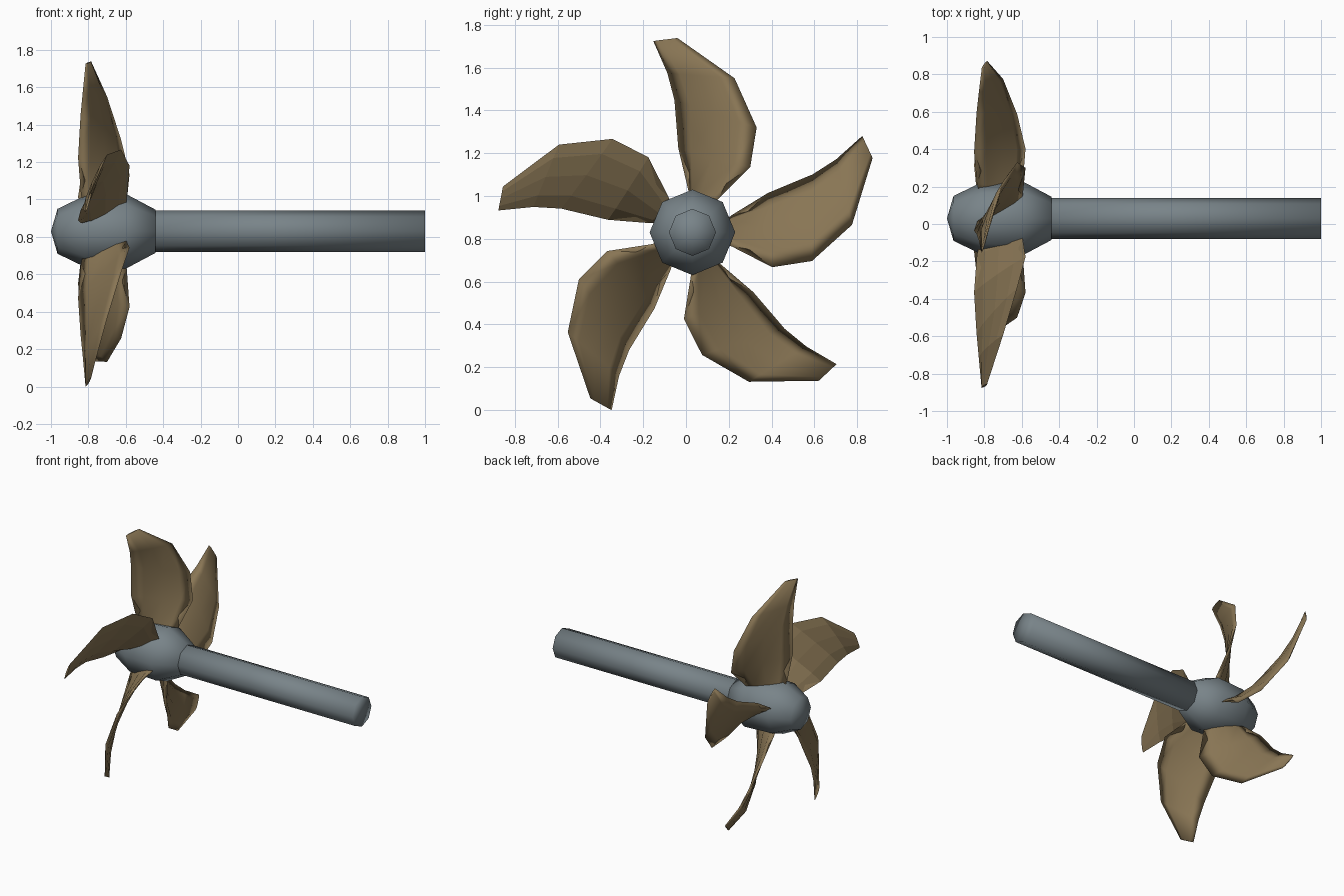
import bpy, bmesh, math
from mathutils import Matrix, Vector

cube = bpy.data.objects.get("Cube")
if cube:
    bpy.data.objects.remove(cube, do_unlink=True)

AXIS = Vector((0, 0.03, 0.83))      # centre line of the shaft
SIDES = 8
BLADES = 5
FACETED = 1                         # the one blade with flat facets


def material(name, rgb):
    mat = bpy.data.materials.new(name)
    mat.use_nodes = True
    mat.diffuse_color = (*rgb, 1)
    mat.node_tree.nodes["Principled BSDF"].inputs["Base Color"].default_value = (*rgb, 1)
    return mat


def finish(name, bm, mat, smooth=True):
    bmesh.ops.recalc_face_normals(bm, faces=bm.faces)
    for face in bm.faces:
        face.smooth = smooth
    mesh = bpy.data.meshes.new(name)
    bm.to_mesh(mesh)
    bm.free()
    mesh.materials.append(mat)
    obj = bpy.data.objects.new(name, mesh)
    obj.location = AXIS
    bpy.context.collection.objects.link(obj)


def lathe(name, profile, mat):
    """Turn (x, radius) points around the x axis."""
    bm = bmesh.new()
    verts = [bm.verts.new((x, 0, r)) for x, r in profile]
    edges = [bm.edges.new(pair) for pair in zip(verts, verts[1:])]
    bmesh.ops.spin(bm, geom=verts + edges, cent=(0, 0, 0), axis=(1, 0, 0),
                   angle=math.tau, steps=SIDES)
    bmesh.ops.remove_doubles(bm, verts=bm.verts, dist=0.0005)
    finish(name, bm, mat)


steel = material("grey steel", (0.19, 0.23, 0.25))
bronze = material("dull bronze", (0.25, 0.18, 0.09))

# Hub and drive shaft
lathe("hub", [(-1, 0), (-0.965, 0.12), (-0.82, 0.19), (-0.6, 0.2), (-0.44, 0.115), (-0.44, 0)], steel)
lathe("drive_shaft", [(-0.5, 0), (-0.5, 0.11), (1, 0.11), (1, 0)], steel)

# Blade edges from root to tip, as (x, y, z) about the centre line
leading = [(-0.82, 0.01, 0.12), (-0.84, -0.02, 0.20), (-0.855, -0.066, 0.393),
           (-0.842, -0.084, 0.618), (-0.83, -0.117, 0.744), (-0.815, -0.183, 0.894)]
trailing = [(-0.61, 0.08, 0.10), (-0.595, 0.12, 0.155), (-0.58, 0.27, 0.304),
            (-0.625, 0.30, 0.49), (-0.70, 0.197, 0.72), (-0.785, -0.07, 0.908)]
# Lens section: position across the blade, and offset from the chord
section = [(0, 0), (0.2, 0.011), (0.5, 0.014), (0.8, 0.011),
           (1, 0), (0.8, -0.011), (0.5, -0.014), (0.2, -0.011)]

for i in range(BLADES):
    bm = bmesh.new()
    turn = Matrix.Rotation(math.tau * i / BLADES, 3, 'X')
    rings = []
    for a, b in zip(leading, trailing):
        a, b = Vector(a), Vector(b)
        normal = (b - a).cross(Vector((0, 0, 1))).normalized()
        thin = min(1, (b - a).length / 0.25)
        rings.append([bm.verts.new(turn @ (a.lerp(b, t) + normal * off * thin))
                      for t, off in section])
    for low, high in zip(rings, rings[1:]):
        for j in range(len(section)):
            bm.faces.new((low[j - 1], low[j], high[j], high[j - 1]))
    bm.faces.new(rings[0])
    bm.faces.new(rings[-1])
    finish(f"blade_{i + 1}", bm, bronze, smooth=(i != FACETED))
